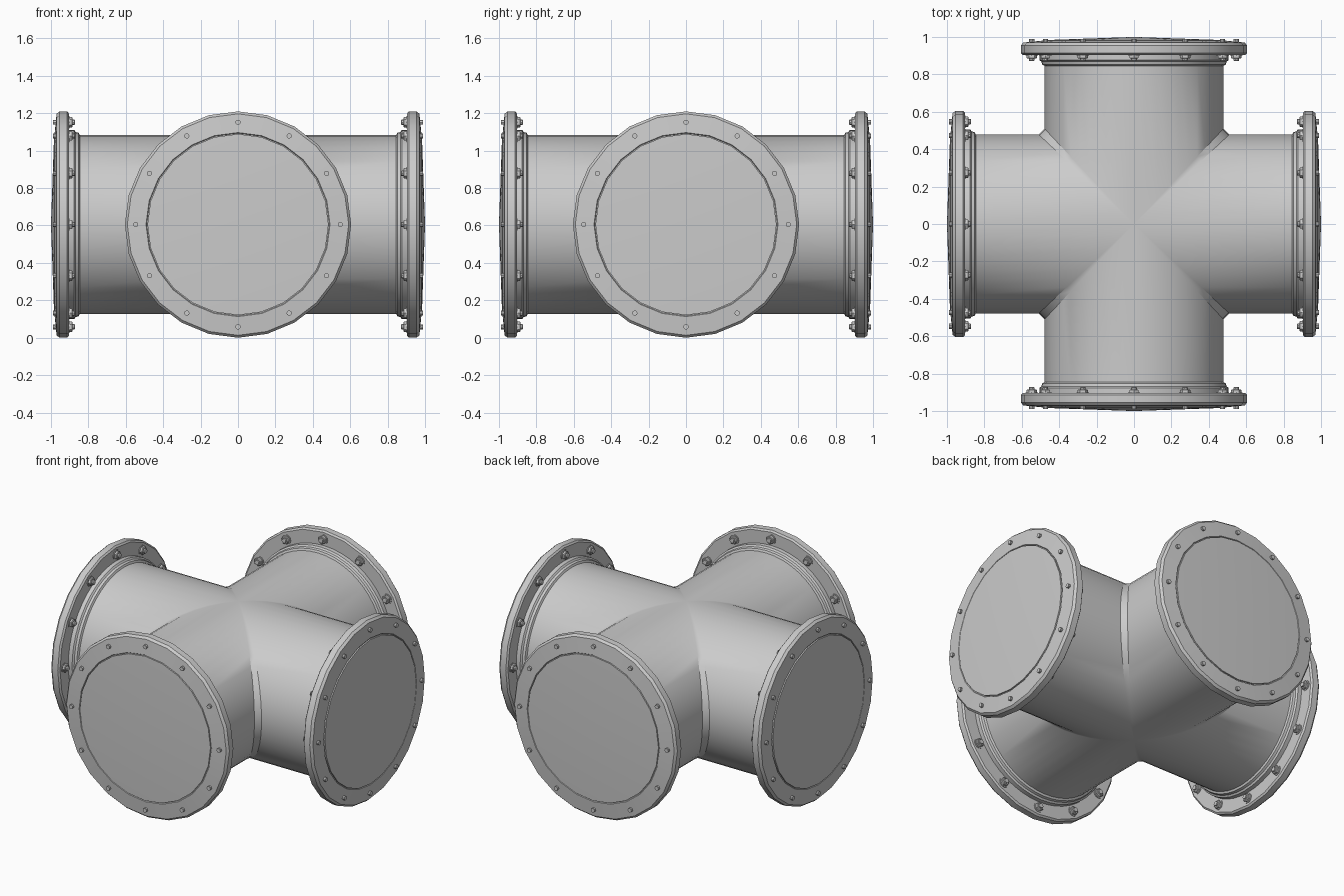
import bpy, bmesh
from math import sin, cos, pi, radians
from mathutils import Matrix, Vector

if "Cube" in bpy.data.objects:
    bpy.data.objects.remove(bpy.data.objects["Cube"])

ZC = 0.605      # height of the pipe axes
R = 0.478       # pipe radius
K = 0.065       # weld chamfer at the mitres
BOLT_R = 0.547  # bolt circle radius


def finish(bm, name, angle=30):
    bmesh.ops.remove_doubles(bm, verts=bm.verts, dist=1e-5)
    bmesh.ops.recalc_face_normals(bm, faces=bm.faces)
    me = bpy.data.meshes.new(name)
    bm.to_mesh(me)
    bm.free()
    ob = bpy.data.objects.new(name, me)
    bpy.context.collection.objects.link(ob)
    ob.location.z = ZC
    bpy.ops.object.select_all(action='DESELECT')
    ob.select_set(True)
    bpy.context.view_layer.objects.active = ob
    bpy.ops.object.shade_smooth_by_angle(angle=radians(angle))
    return ob


def lathe(bm, profile, n, offset=(0, 0), phase=0.0):
    """Revolve (x, radius) points around the x axis."""
    rings = []
    for x, r in profile:
        rings.append([bm.verts.new((x, offset[0] + r * cos(phase + 2 * pi * i / n),
                                    offset[1] + r * sin(phase + 2 * pi * i / n)))
                      for i in range(n)])
    for a, b in zip(rings, rings[1:]):
        for i in range(n):
            j = (i + 1) % n
            bm.faces.new((a[i], a[j], b[j], b[i]))


def four_way(name, build):
    """Same part on each of the four arms."""
    for k, side in enumerate(("right", "back", "left", "front")):
        bm = bmesh.new()
        build(bm)
        bmesh.ops.rotate(bm, verts=bm.verts, cent=(0, 0, 0),
                         matrix=Matrix.Rotation(k * pi / 2, 3, 'Z'))
        finish(bm, f"{name}_{side}")


# Cross-shaped pipe body with chamfered mitres
bm = bmesh.new()
N = 48
for k in range(4):
    rot = Matrix.Rotation(k * pi / 2, 3, 'Z')

    def quad(*pts):
        bm.faces.new([bm.verts.new(rot @ Vector(p)) for p in pts])

    for i in range(N):
        t0, t1 = 2 * pi * i / N, 2 * pi * (i + 1) / N
        (y0, z0), (y1, z1) = [(R * cos(t), R * sin(t)) for t in (t0, t1)]
        x0, x1 = abs(y0) * (1 + K), abs(y1) * (1 + K)
        quad((0.87, y0, z0), (0.87, y1, z1), (x1, y1, z1), (x0, y0, z0))
        if y0 + y1 > 0:
            quad((x0, y0, z0), (x1, y1, z1),
                 (y1, y1 * (1 + K), z1), (y0, y0 * (1 + K), z0))
finish(bm, "pipe_cross")


# Weld-neck collars
def collar(bm):
    lathe(bm, [(0.845, 0.476), (0.852, 0.491), (0.868, 0.495),
               (0.876, 0.506), (0.908, 0.506)], 48)


# Chamfered flanges
def flange(bm):
    lathe(bm, [(0.904, 0.46), (0.904, 0.594), (0.913, 0.605), (0.955, 0.605),
               (0.970, 0.592), (0.980, 0.492), (0.974, 0.488), (0.974, 0.0)], 24)


# Shallow conical blind covers
def cover(bm):
    lathe(bm, [(0.972, 0.484), (0.983, 0.484), (1.0, 0.0)], 24)


# Twelve bolts with washers and hex nuts per flange
def bolts(bm):
    for i in range(12):
        a = 2 * pi * i / 12
        pos = (BOLT_R * cos(a), BOLT_R * sin(a))
        lathe(bm, [(0.906, 0.033), (0.900, 0.033), (0.900, 0.0)], 12, pos)
        lathe(bm, [(0.902, 0.028), (0.888, 0.028), (0.884, 0.023), (0.884, 0.0)], 6, pos, a)
        lathe(bm, [(0.890, 0.0), (0.890, 0.014), (0.989, 0.014), (0.989, 0.0)], 10, pos)
        lathe(bm, [(0.886, 0.015), (0.874, 0.015), (0.872, 0.012), (0.872, 0.0)], 10, pos)


four_way("collar", collar)
four_way("flange", flange)
four_way("cover", cover)
four_way("bolts", bolts)
